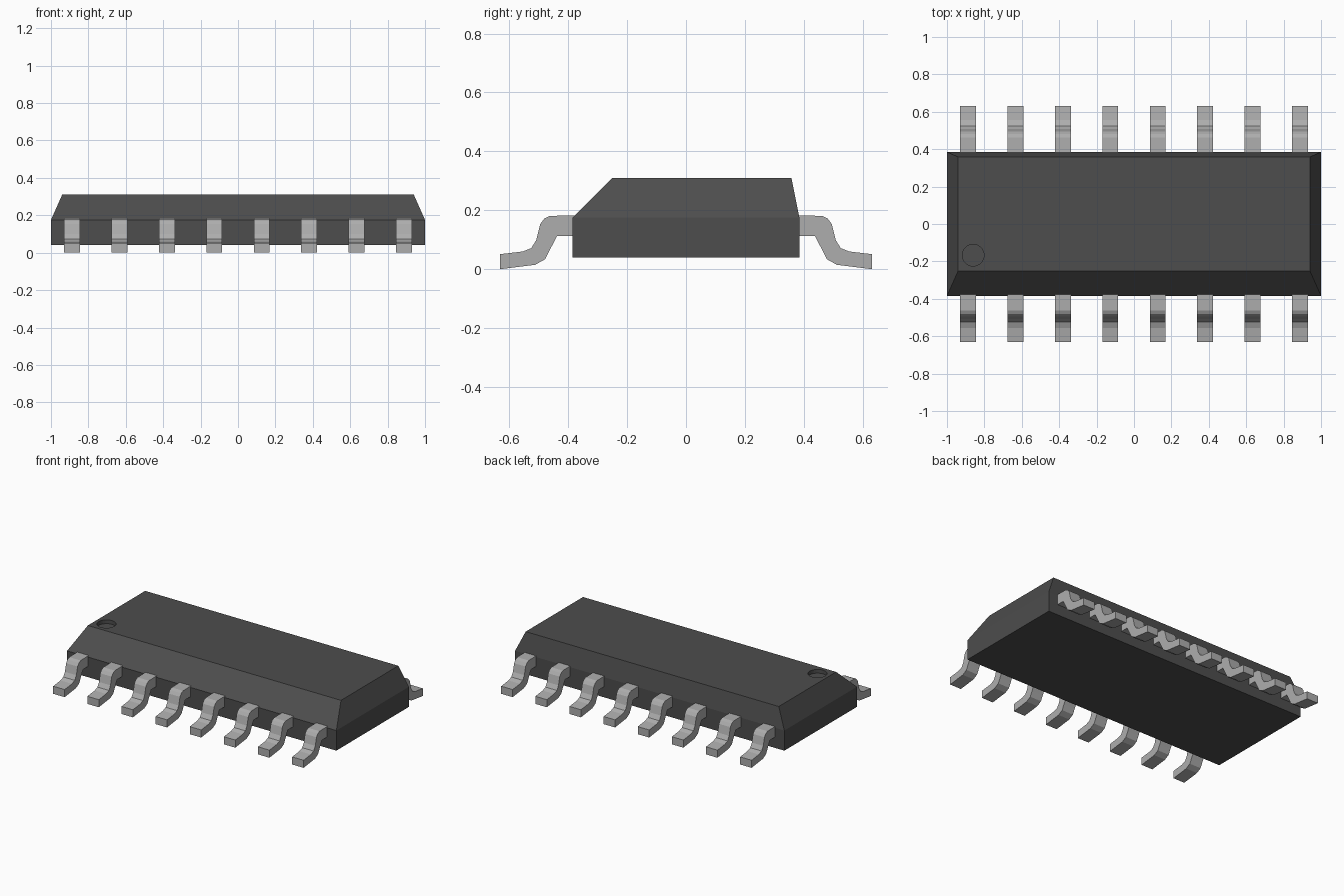
import bpy, bmesh, math

old = bpy.data.objects.get("Cube")
if old:
    bpy.data.objects.remove(old, do_unlink=True)


def material(name, rgb):
    m = bpy.data.materials.new(name)
    m.use_nodes = True
    m.diffuse_color = (*rgb, 1)
    m.node_tree.nodes["Principled BSDF"].inputs["Base Color"].default_value = (*rgb, 1)
    return m


def finish(name, bm, mat):
    bmesh.ops.recalc_face_normals(bm, faces=bm.faces)
    me = bpy.data.meshes.new(name)
    bm.to_mesh(me)
    bm.free()
    me.materials.append(mat)
    ob = bpy.data.objects.new(name, me)
    bpy.context.collection.objects.link(ob)
    return ob


plastic = material("dark grey plastic", (0.075, 0.075, 0.075))
metal = material("light grey metal", (0.42, 0.42, 0.42))

# Body: straight lower block with sloping sides above, wider chamfer at the front
bm = bmesh.new()
levels = [(1.0, -0.385, 0.385, 0.04), (1.0, -0.385, 0.385, 0.175), (0.94, -0.25, 0.358, 0.31)]
rings = [[bm.verts.new(p) for p in ((-x, y0, z), (x, y0, z), (x, y1, z), (-x, y1, z))]
         for x, y0, y1, z in levels]
for a, b in zip(rings, rings[1:]):
    for i in range(4):
        j = (i + 1) % 4
        bm.faces.new((a[i], a[j], b[j], b[i]))
bm.faces.new(rings[0][::-1])
bm.faces.new(rings[-1])
body = finish("body", bm, plastic)

# Round pin-one recess cut into the top
bm = bmesh.new()
bmesh.ops.create_cone(bm, cap_ends=True, segments=32, radius1=0.058, radius2=0.058, depth=0.06)
bmesh.ops.translate(bm, verts=bm.verts, vec=(-0.86, -0.167, 0.315))
cutter = finish("recess_cutter", bm, plastic)
cutter.hide_render = True
mod = body.modifiers.new("recess", 'BOOLEAN')
mod.operation = 'DIFFERENCE'
mod.solver = 'EXACT'
mod.object = cutter
bpy.context.view_layer.objects.active = body
bpy.ops.object.modifier_apply(modifier=mod.name)
bpy.data.objects.remove(cutter, do_unlink=True)

# Gull-wing lead profile: (distance from centre, height), upper edge then lower edge
upper = [(0.37, 0.183), (0.462, 0.181), (0.481, 0.172), (0.495, 0.153), (0.508, 0.1),
         (0.525, 0.072), (0.555, 0.06), (0.632, 0.051)]
lower = [(0.632, 0.0), (0.512, 0.015), (0.478, 0.034), (0.461, 0.068), (0.438, 0.112), (0.37, 0.112)]
WIDTH, PITCH, COUNT = 0.085, 0.2535, 8


def lead(name, x, side):
    bm = bmesh.new()
    left, right = ([bm.verts.new((x + dx, side * d, z)) for d, z in upper + lower]
                   for dx in (-WIDTH / 2, WIDTH / 2))
    n = len(left)
    bm.faces.new(left)
    bm.faces.new(right[::-1])
    for i in range(n):
        j = (i + 1) % n
        bm.faces.new((left[i], left[j], right[j], right[i]))
    finish(name, bm, metal)


for i in range(COUNT):
    x = (i - (COUNT - 1) / 2) * PITCH
    lead(f"front_lead_{i + 1}", x, -1)
    lead(f"back_lead_{i + 1}", x, 1)
